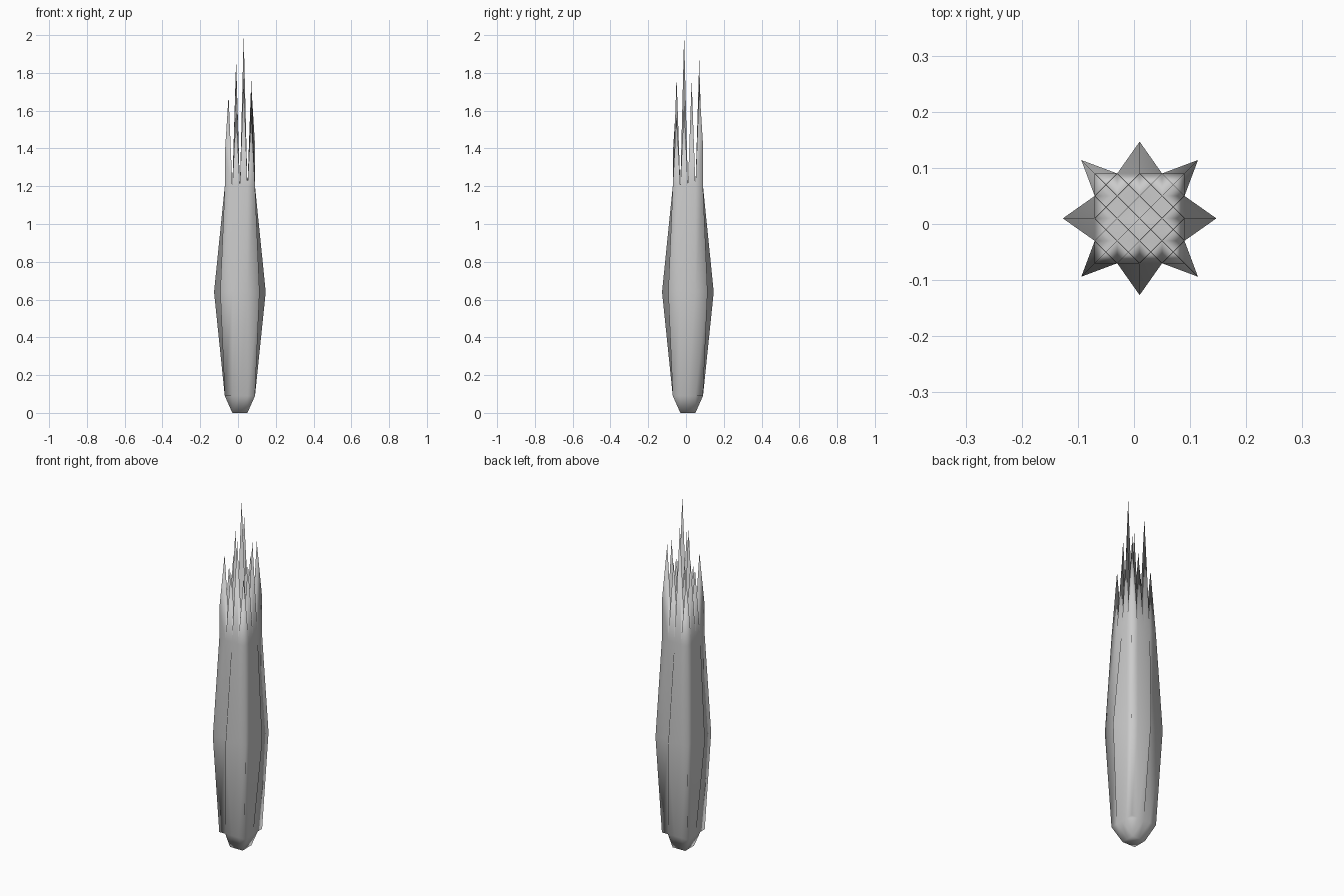
import bpy, bmesh

cube = bpy.data.objects.get("Cube")
if cube:
    bpy.data.objects.remove(cube)

CELL, N = 0.04, 4
CX = CY = 0.01
HALF = CELL * N / 2
BASE, MID, TOP = 0.09, 0.64, 1.2

grey = bpy.data.materials.new("plain_grey")
grey.use_nodes = True
grey.diffuse_color = (0.6, 0.6, 0.6, 1)
grey.node_tree.nodes["Principled BSDF"].inputs["Base Color"].default_value = (0.6, 0.6, 0.6, 1)

bm = bmesh.new()


def perimeter(n):
    """Grid indices counter-clockwise round an n by n grid."""
    return ([(i, 0) for i in range(n)] + [(n, j) for j in range(n)]
            + [(n - i, n) for i in range(n)] + [(0, n - j) for j in range(n)])


def spot(i, j, z, push=1.0):
    x, y = (i * CELL - HALF) * push, (j * CELL - HALF) * push
    return bm.verts.new((CX + x, CY + y, z))


def bulge(i, j):
    """Corners and side middles swell out into an eight-pointed star."""
    if i in (0, N) and j in (0, N):
        return 1.3
    return 1.71 if N // 2 in (i, j) else 1.0


# Fluted body walls
ring = perimeter(N)
low = {p: spot(*p, BASE) for p in ring}
mid = {p: spot(*p, MID, bulge(*p)) for p in ring}
top = {(i, j): spot(i, j, TOP) for i in range(N + 1) for j in range(N + 1)}
for a, b in zip(ring, ring[1:] + ring[:1]):
    bm.faces.new((low[a], low[b], mid[b], mid[a]))
    bm.faces.new((mid[a], mid[b], top[b], top[a]))

# Tapered foot: a grid whose inner points drop to the ground
foot = {(i, j): low[i, j] if (i, j) in low else spot(i, j, 0)
        for i in range(N + 1) for j in range(N + 1)}
for i in range(N):
    for j in range(N):
        a, b, c, d = foot[i, j], foot[i, j + 1], foot[i + 1, j + 1], foot[i + 1, j]
        bm.faces.new((a, b, d))
        bm.faces.new((b, c, d))

# Crown of spikes, rows from front to back
heights = [(1.68, 1.6, 1.78, 1.58),
           (1.6, 1.82, 2.0, 1.64),
           (1.66, 1.62, 1.66, 1.76),
           (1.58, 1.87, 1.66, 1.74)]
shoulders = {(0, 0): 1.37, (N, N): 1.42}
for j, row in enumerate(heights):
    for i, z in enumerate(row):
        tip = spot(i + 0.5, j + 0.5, z)
        cell = [(i, j), (i + 1, j), (i + 1, j + 1), (i, j + 1)]
        raised = {p: spot(*p, shoulders[p]) for p in cell if p in shoulders}
        for a, b in zip(cell, cell[1:] + cell[:1]):
            bm.faces.new((raised.get(a, top[a]), raised.get(b, top[b]), tip))
            # Upright wall below a raised corner
            if a in raised:
                bm.faces.new((top[a], top[b], raised[a]))
            if b in raised:
                bm.faces.new((top[a], top[b], raised[b]))

for f in bm.faces:
    f.smooth = True
mesh = bpy.data.meshes.new("spiked_column")
bm.to_mesh(mesh)
bm.free()
mesh.materials.append(grey)
obj = bpy.data.objects.new("spiked_column", mesh)
bpy.context.collection.objects.link(obj)
